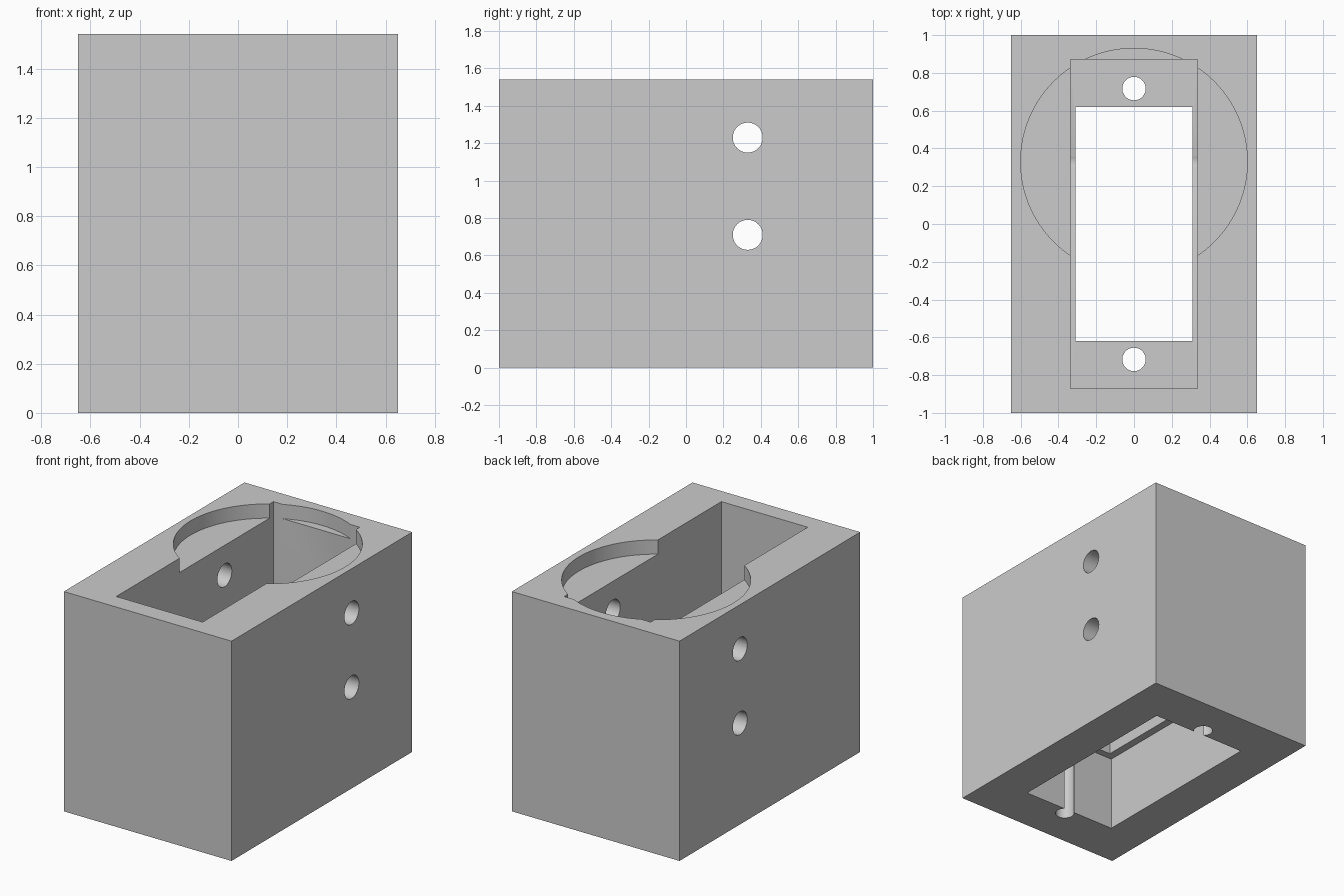
import bpy
import math

old = bpy.data.objects.get("Cube")
if old:
    bpy.data.objects.remove(old, do_unlink=True)

WIDTH, LENGTH, HEIGHT = 1.30, 2.0, 1.54
PLATE_BOTTOM, PLATE_TOP = 0.53, 0.636
RECESS_DEPTH = 0.10
AXIS_Y = 0.33          # shared by the round recess and the side holes
OVER = 0.1             # how far cutters pass beyond the surface

grey = bpy.data.materials.new("plain_grey")
grey.use_nodes = True
colour = (0.6, 0.6, 0.6, 1.0)
grey.diffuse_color = colour
grey.node_tree.nodes["Principled BSDF"].inputs["Base Color"].default_value = colour


def box(name, width, length, z0, z1):
    bpy.ops.mesh.primitive_cube_add(size=1, location=(0, 0, (z0 + z1) / 2))
    obj = bpy.context.object
    obj.name = name
    obj.scale = (width, length, z1 - z0)
    bpy.ops.object.transform_apply(location=True, rotation=True, scale=True)
    obj.data.materials.append(grey)
    return obj


def cylinder(name, radius, depth, location, rotation=(0, 0, 0), sides=64):
    bpy.ops.mesh.primitive_cylinder_add(vertices=sides, radius=radius, depth=depth,
                                        location=location, rotation=rotation)
    obj = bpy.context.object
    obj.name = name
    bpy.ops.object.transform_apply(location=True, rotation=True, scale=True)
    obj.data.materials.append(grey)
    return obj


# Solid block
housing = box("housing", WIDTH, LENGTH, 0, HEIGHT)

# Upper pocket, opening through the inner plate, and wider pocket underneath
cutters = [
    box("upper_pocket_cutter", 0.67, 1.74, PLATE_TOP, HEIGHT + OVER),
    box("plate_opening_cutter", 0.62, 1.24, PLATE_BOTTOM - OVER, PLATE_TOP + OVER),
    box("lower_pocket_cutter", 0.73, 1.34, -OVER, PLATE_BOTTOM),
]

# Shallow round recess in the top
recess_height = RECESS_DEPTH + OVER
cutters.append(cylinder("round_recess_cutter", 0.6, recess_height,
                        (0, AXIS_Y, HEIGHT - RECESS_DEPTH + recess_height / 2), sides=128))

# Vertical screw holes
for end in (-1, 1):
    cutters.append(cylinder("screw_hole_cutter", 0.062, 1.2, (0, end * 0.717, 0.4)))

# Cross holes through both side walls
for z in (0.71, 1.23):
    cutters.append(cylinder("side_hole_cutter", 0.08, WIDTH + 2 * OVER,
                            (0, AXIS_Y, z), (0, math.pi / 2, 0)))

# Cut everything out of the block
bpy.context.view_layer.objects.active = housing
for cutter in cutters:
    cut = housing.modifiers.new("cut", "BOOLEAN")
    cut.operation = "DIFFERENCE"
    cut.solver = "EXACT"
    cut.object = cutter
    bpy.ops.object.modifier_apply(modifier=cut.name)
    bpy.data.objects.remove(cutter, do_unlink=True)

# Smooth hole walls, crisp edges
bpy.ops.object.select_all(action="DESELECT")
housing.select_set(True)
bpy.ops.object.shade_smooth_by_angle(angle=math.radians(30))
